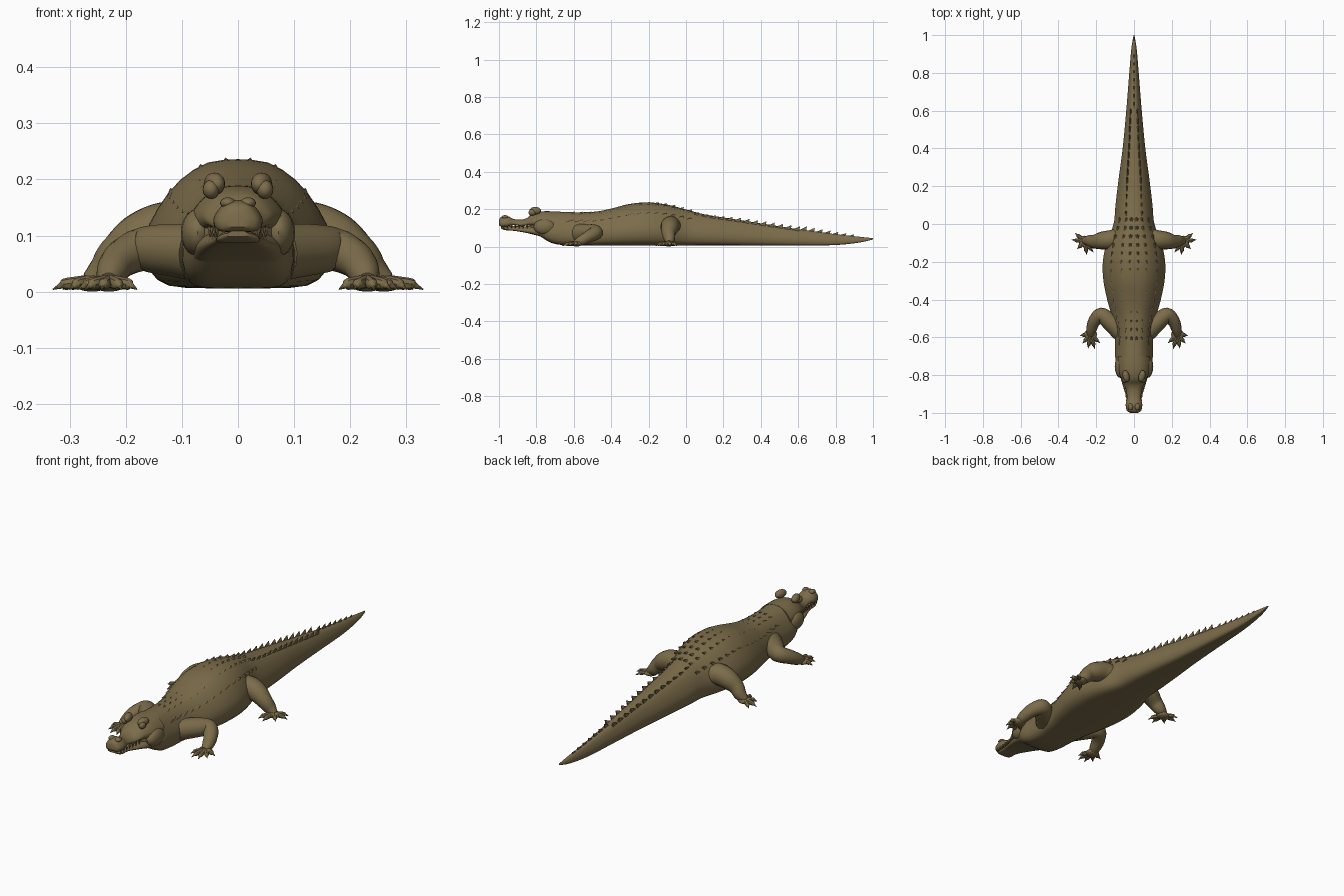
import bpy, bmesh, math
from mathutils import Vector, Matrix

if "Cube" in bpy.data.objects:
    bpy.data.objects.remove(bpy.data.objects["Cube"])

hide = bpy.data.materials.new("olive brown hide")
hide.use_nodes = True
COLOUR = (0.2, 0.15, 0.068, 1)
hide.diffuse_color = COLOUR
hide.node_tree.nodes["Principled BSDF"].inputs["Base Color"].default_value = COLOUR


def finish(name, bm, angle=40):
    bmesh.ops.recalc_face_normals(bm, faces=bm.faces[:])
    mesh = bpy.data.meshes.new(name)
    bm.to_mesh(mesh)
    bm.free()
    mesh.materials.append(hide)
    for p in mesh.polygons:
        p.use_smooth = True
    mesh.set_sharp_from_angle(angle=math.radians(angle))
    ob = bpy.data.objects.new(name, mesh)
    bpy.context.collection.objects.link(ob)
    return ob


def spline(points, steps):
    """Smooth curve through the points, of any dimension."""
    pts = [Vector(p) for p in points]
    pts = [pts[0]] + pts + [pts[-1]]
    out = []
    for a, b, c, d in zip(pts, pts[1:], pts[2:], pts[3:]):
        for i in range(steps):
            t = i / steps
            out.append((b * 2 + (c - a) * t + (a * 2 - b * 5 + c * 4 - d) * t ** 2
                        + (b * 3 - a - c * 3 + d) * t ** 3) / 2)
    return out + [pts[-1]]


def loft(bm, rings):
    rows = [[bm.verts.new(co) for co in ring] for ring in rings]
    n = len(rows[0])
    for a, b in zip(rows, rows[1:]):
        for i in range(n):
            j = (i + 1) % n
            bm.faces.new((a[i], a[j], b[j], b[i]))
    bm.faces.new(rows[0])
    bm.faces.new(rows[-1])


# Half cross-section: share of half width, share of height
HALF = spline([(0, 1), (.32, .975), (.62, .84), (.86, .62), (1, .38),
               (.95, .14), (.74, .02), (.35, 0), (0, 0)], 2)
SECTION = HALF + [Vector((-p.x, p.y)) for p in HALF[-2:0:-1]]


def hull(name, stations):
    """Loft the cross-section along y through (y, half width, bottom, top)."""
    dense = spline(stations, 4)
    bm = bmesh.new()
    loft(bm, [[(p.x * w, y, lo + p.y * (hi - lo)) for p in SECTION]
              for y, w, lo, hi in dense])
    finish(name, bm)
    return dense


def tube(bm, path, sides=14, steps=5):
    """Loft a round limb along (x, y, z, radius)."""
    pts = spline(path, steps)
    rings = []
    for i, p in enumerate(pts):
        t = (pts[min(i + 1, len(pts) - 1)].xyz - pts[max(i - 1, 0)].xyz).normalized()
        side = t.cross(Vector((0, 0, 1))).normalized()
        up = side.cross(t)
        rings.append([p.xyz + (side * math.cos(a) + up * math.sin(a)) * p.w
                      for a in (math.tau * k / sides for k in range(sides))])
    loft(bm, rings)


def ball(bm, centre, size, rot=0):
    m = (Matrix.Translation(centre) @ Matrix.Rotation(rot, 4, 'Z')
         @ Matrix.Diagonal((*size, 1)))
    bmesh.ops.create_uvsphere(bm, u_segments=16, v_segments=10, radius=1, matrix=m)


# Body and tail
body = hull("body_and_tail", [
    (-.83, .045, .09, .145), (-.78, .078, .055, .175), (-.72, .098, .02, .187),
    (-.65, .1, .007, .185), (-.57, .104, .006, .183), (-.48, .12, .006, .187),
    (-.4, .142, .006, .203), (-.3, .162, .006, .228), (-.2, .165, .006, .236),
    (-.1, .145, .006, .224), (0, .108, .006, .198), (.1, .098, .006, .172),
    (.25, .08, .006, .148), (.4, .06, .006, .124), (.6, .041, .006, .093),
    (.8, .025, .008, .066), (.93, .014, .022, .052), (1, .002, .038, .045)])

# Jaws
hull("upper_jaw", [
    (-1, .02, .115, .143), (-.988, .038, .107, .158), (-.955, .044, .108, .163),
    (-.92, .037, .115, .147), (-.88, .042, .108, .144), (-.85, .054, .113, .153),
    (-.82, .066, .112, .176), (-.77, .083, .1, .188), (-.7, .085, .1, .188)])
hull("lower_jaw", [
    (-.99, .02, .098, .109), (-.97, .038, .088, .107), (-.92, .041, .084, .11),
    (-.86, .058, .074, .108), (-.8, .075, .06, .118), (-.72, .09, .035, .13)])

# Head details on both sides
for side, s in (("left", 1), ("right", -1)):
    bm = bmesh.new()
    ball(bm, (s * .048, -.822, .182), (.015, .02, .017))
    finish(side + "_eye", bm)
    bm = bmesh.new()
    ball(bm, (s * .042, -.806, .192), (.018, .032, .02), s * -.25)
    finish(side + "_brow", bm)
    bm = bmesh.new()
    ball(bm, (s * .018, -.968, .158), (.014, .018, .01))
    finish(side + "_nostril", bm)
    bm = bmesh.new()
    ball(bm, (s * .072, -.755, .105), (.03, .06, .042))
    finish(side + "_jowl", bm)
    bm = bmesh.new()
    for i in range(7):
        y = -.975 + i * .021
        tip = Matrix.Translation((s * (.037 + .013 * (i / 6) ** 2), y, .106))
        bmesh.ops.create_cone(bm, cap_ends=True, segments=6, radius1=.001,
                              radius2=.005, depth=.018, matrix=tip)
    finish(side + "_teeth", bm)

# Legs, feet and toes: path, foot centre, toe tips
LEGS = {
    "front": ([(.07, -.57, .07, .052), (.13, -.515, .075, .046),
               (.175, -.482, .074, .039), (.21, -.515, .056, .033),
               (.226, -.56, .032, .027), (.23, -.59, .018, .017)],
              (.23, -.585, .015),
              [(.18, -.63), (.207, -.662), (.243, -.66), (.272, -.632), (.285, -.59)]),
    "hind": ([(.07, -.07, .1, .05), (.12, -.083, .111, .051),
              (.17, -.088, .097, .047), (.21, -.093, .07, .037),
              (.237, -.088, .04, .03), (.265, -.09, .018, .017)],
             (.26, -.092, .015),
             [(.312, -.048), (.33, -.083), (.3, -.132), (.25, -.163), (.215, -.15)]),
}
for end, (path, foot, toes) in LEGS.items():
    for side, s in (("left", 1), ("right", -1)):
        bm = bmesh.new()
        tube(bm, [(s * x, y, z, r) for x, y, z, r in path])
        finish(f"{end}_{side}_leg", bm)
        bm = bmesh.new()
        fx, fy, fz = foot
        ball(bm, (s * fx, fy, fz), (.034, .03, .015))
        for tx, ty in toes:
            dx, dy = tx - fx, ty - fy
            tube(bm, [(s * (fx + dx * k), fy + dy * k, z, r) for k, z, r in
                      ((.1, .018, .012), (.5, .015, .011), (.72, .013, .01),
                       (.78, .011, .006), (1, .004, .001))], 8, 2)
        finish(f"{end}_{side}_foot", bm)


# Scutes: swept-back fins standing on the hide
def on_hide(y, u):
    a, b = next((a, b) for a, b in zip(body, body[1:]) if b[0] >= y)
    p = a.lerp(b, (y - a[0]) / (b[0] - a[0]))
    c, d = next((c, d) for c, d in zip(HALF, HALF[1:]) if d.x >= abs(u))
    v = c.y + (d.y - c.y) * (abs(u) - c.x) / (d.x - c.x)
    return Vector((u * p[1], y, p[2] + v * (p[3] - p[2])))


def scute(bm, y, u, length, width, height):
    base = on_hide(y, u)
    half = length / 2
    lean = Vector((u * .6, 0, 1)).normalized()
    across = Vector((lean.z, 0, -lean.x)) * width
    corners = [bm.verts.new(base + across * i + Vector((0, half * j, 0)) - lean * .006)
               for i, j in ((-1, -1), (1, -1), (1, 1), (-1, 1))]
    tip = bm.verts.new(base + lean * height + Vector((0, length * .6, 0)))
    bm.faces.new(corners)
    for i in range(4):
        bm.faces.new((corners[i], corners[(i + 1) % 4], tip))


bm = bmesh.new()
for i in range(13):
    y = .04 + i * .045
    for s in (1, -1):
        scute(bm, y, s * .42, .05, .005, .006 + .012 * min(1, i / 5))
for i in range(7):
    scute(bm, .62 + i * .042, 0, .045, .004, .018 - i * .0018)
finish("tail_scutes", bm, 20)

bm = bmesh.new()
for i in range(15):
    y = -.62 + i * .045
    for u in (-.72, -.4, -.13, .13, .4, .72):
        scute(bm, y, u, .04, .01, .004)
finish("back_scutes", bm, 20)
